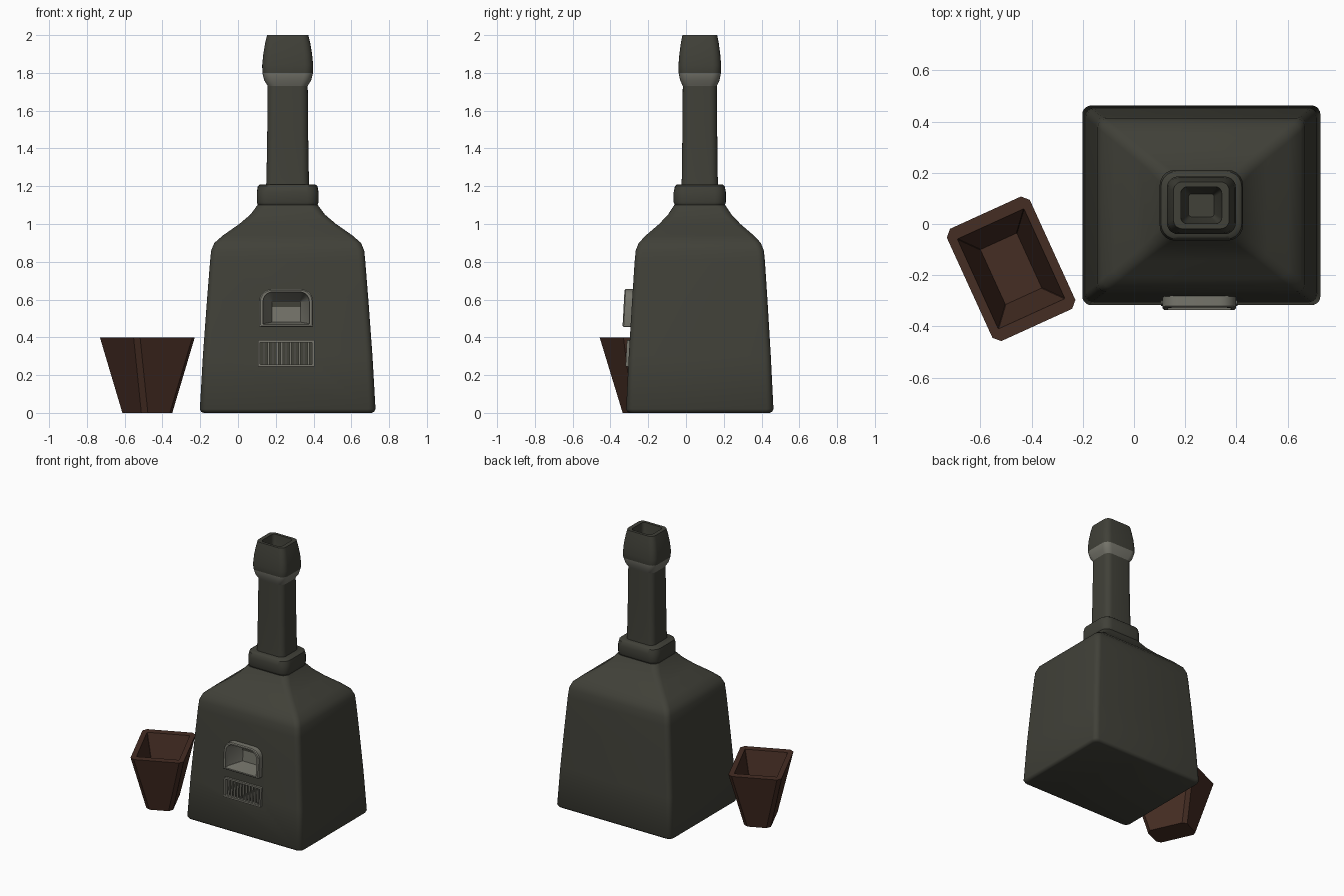
import bpy, bmesh, math
from mathutils import Vector, Matrix

if "Cube" in bpy.data.objects:
    bpy.data.objects.remove(bpy.data.objects["Cube"])

CENTRE = Vector((0.263, 0.073, 0))
LEAN = 0.053          # backward slope of the front wall


def material(name, rgb):
    m = bpy.data.materials.new(name)
    m.use_nodes = True
    m.diffuse_color = (*rgb, 1)
    bsdf = m.node_tree.nodes["Principled BSDF"]
    bsdf.inputs["Base Color"].default_value = (*rgb, 1)
    bsdf.inputs["Roughness"].default_value = 0.8
    return m


iron = material("dark iron", (0.052, 0.052, 0.040))
steel = material("grey steel", (0.180, 0.178, 0.148))
wood = material("dark brown", (0.060, 0.026, 0.017))


def outline(hx, hy, radii, steps):
    """Rounded rectangle; one radius per corner, starting at +x +y."""
    pts = []
    for i, (sx, sy) in enumerate(((1, 1), (-1, 1), (-1, -1), (1, -1))):
        r = radii[i]
        for k in range(steps + 1):
            a = math.pi / 2 * (i + k / steps)
            pts.append((sx * (hx - r) + r * math.cos(a), sy * (hy - r) + r * math.sin(a)))
    return pts


def loft(name, rings, mats, caps=(True, True), smooth=True):
    bm = bmesh.new()
    rows = [[bm.verts.new(p) for p in ring] for ring in rings]
    n = len(rows[0])
    for a, b in zip(rows, rows[1:]):
        for i in range(n):
            bm.faces.new((a[i], a[(i + 1) % n], b[(i + 1) % n], b[i]))
    if caps[0]:
        bm.faces.new(rows[0][::-1])
    if caps[1]:
        bm.faces.new(rows[-1])
    bmesh.ops.remove_doubles(bm, verts=bm.verts, dist=1e-5)
    bmesh.ops.recalc_face_normals(bm, faces=bm.faces)
    return finish(name, bm, mats, smooth)


def finish(name, bm, mats, smooth):
    me = bpy.data.meshes.new(name)
    bm.to_mesh(me)
    bm.free()
    for m in mats:
        me.materials.append(m)
    ob = bpy.data.objects.new(name, me)
    bpy.context.collection.objects.link(ob)
    if smooth:
        shade(ob)
    return ob


def activate(ob):
    bpy.ops.object.select_all(action='DESELECT')
    ob.select_set(True)
    bpy.context.view_layer.objects.active = ob


def shade(ob):
    activate(ob)
    bpy.ops.object.shade_smooth_by_angle(angle=math.radians(40))


def tower(name, sections, mats):
    """Stack of rounded rectangles: (z, half x, half y, corner radius)."""
    rings = [[CENTRE + Vector((x, y, z)) for x, y in outline(hx, hy, [r] * 4, 5)]
             for z, hx, hy, r in sections]
    return loft(name, rings, mats)


def front_ring(x, z, hx, hz, y, top_r, low_r=0.003):
    """Upright outline following the front wall."""
    return [Vector((x + u, y + LEAN * (z + w - 0.55), z + w))
            for u, w in outline(hx, hz, (top_r, top_r, low_r, low_r), 5)]


# Main body
body = tower("furnace_body", [
    (0, .445, .370, .03), (.006, .458, .383, .035), (.02, .465, .390, .035),
    (.3, .449, .376, .035), (.6, .427, .358, .035), (.8, .411, .345, .035),
    (.86, .405, .339, .035), (.9, .388, .323, .035), (.94, .342, .285, .035),
    (1.0, .256, .215, .035), (1.05, .197, .168, .04), (1.1, .16, .135, .05)], [iron])

# Collar, chimney pipe and hollow chimney cap
tower("chimney_collar", [
    (1.09, .145, .12, .05), (1.1, .158, .132, .055), (1.115, .163, .138, .06),
    (1.17, .163, .138, .06), (1.2, .158, .132, .06), (1.21, .145, .12, .055)], [iron])
tower("chimney_pipe", [
    (1.2, .114, .097, .04), (1.25, .112, .095, .04), (1.5, .108, .092, .04),
    (1.74, .106, .09, .04)], [iron])
cap = tower("chimney_cap", [
    (1.725, .104, .088, .04), (1.735, .108, .092, .04), (1.76, .124, .104, .045),
    (1.8, .134, .112, .045), (1.84, .135, .113, .045), (1.9, .129, .108, .042),
    (1.96, .119, .1, .04), (2.0, .109, .092, .035), (2.0, .08, .072, .025),
    (1.9, .075, .067, .02), (1.8, .05, .045, .012)], [iron, steel])
for p in cap.data.polygons:
    facing = (p.center - CENTRE).xy.dot(p.normal.xy)
    if p.center.z < 1.8 and facing > 0:
        p.material_index = 1

# Openings cut in the front wall
DOOR = (0.255, 0.555)
VENT = (0.255, 0.315)
cutters = [
    loft("door_cutter", [front_ring(*DOOR, .128, .091, y, .055) for y in (-.5, -.18)],
         [iron], smooth=False),
    loft("vent_cutter", [front_ring(*VENT, .14, .06, y, .003) for y in (-.5, -.24)],
         [iron], smooth=False)]
for cutter in cutters:
    cutter.hide_render = True
    mod = body.modifiers.new("opening", 'BOOLEAN')
    mod.operation = 'DIFFERENCE'
    mod.solver = 'EXACT'
    mod.object = cutter
    activate(body)
    bpy.ops.object.modifier_apply(modifier=mod.name)
    bpy.data.objects.remove(cutter)
shade(body)

# Arched fire door with a tapering firebox
loft("fire_door", [
    front_ring(*DOOR, .126, .089, -.19, .055), front_ring(*DOOR, .126, .089, -.285, .055),
    front_ring(*DOOR, .143, .1, -.285, .065), front_ring(*DOOR, .143, .1, -.325, .065),
    front_ring(*DOOR, .137, .094, -.331, .06), front_ring(*DOOR, .123, .086, -.331, .053),
    front_ring(*DOOR, .12, .083, -.3, .05),
    front_ring(DOOR[0], .535, .075, .055, -.2, .004)], [steel])


def box(name, centre, size, mat, tilt=0.0):
    bm = bmesh.new()
    bmesh.ops.create_cube(bm, size=1, matrix=Matrix.Translation(centre)
                          @ Matrix.Rotation(tilt, 4, 'X') @ Matrix.Diagonal((*size, 1)))
    return finish(name, bm, [mat], False)


box("firebox_slot", (DOOR[0], -.203, .572), (.15, .008, .024), iron)

# Ash vent: frame and bars
frame = [front_ring(*VENT, .15, .07, y, .006) for y in (-.275, -.304)]
frame += [front_ring(*VENT, .138, .058, y, .003) for y in (-.304, -.275)]
loft("vent_frame", frame + frame[:1], [steel], caps=(False, False))
for i in range(11):
    x = VENT[0] + (i - 5) * 0.0235
    box(f"vent_bar_{i + 1}", (x, -.298, VENT[1]), (.011, .014, .12), steel, -LEAN)

# Tapered wooden bucket with chamfered corners
turn = Matrix.Translation((-.48, -.175, 0)) @ Matrix.Rotation(math.radians(24.5), 4, 'Z')
bucket = []
for z, hx, hy, chamfer in ((0, .09, .147, .026), (.4, .178, .241, .026),
                           (.4, .143, .193, .002), (.06, .078, .118, .002)):
    bucket.append([turn @ Vector((x, y, z)) for x, y in outline(hx, hy, [chamfer] * 4, 1)])
loft("bucket", bucket, [wood], smooth=False)
